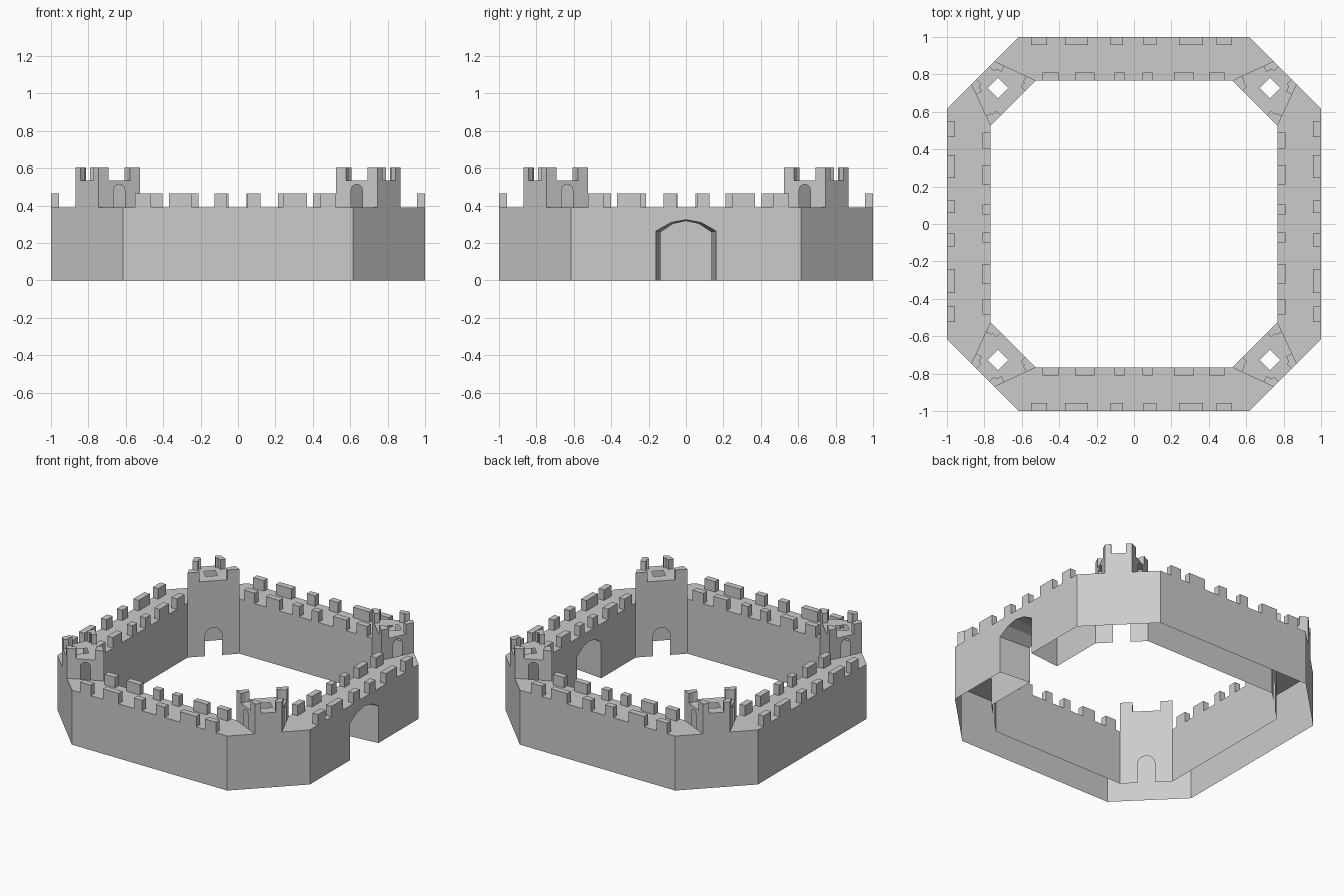
import bpy, bmesh, math
from mathutils import Vector

cube = bpy.data.objects.get("Cube")
if cube:
    bpy.data.objects.remove(cube, do_unlink=True)

stone = bpy.data.materials.new("grey_stone")
stone.use_nodes = True
GREY = (0.6, 0.6, 0.6, 1)
stone.diffuse_color = GREY
stone.node_tree.nodes["Principled BSDF"].inputs["Base Color"].default_value = GREY

WALK, ROOF, TOP = 0.39, 0.535, 0.605   # wall walk, tower roof, tower merlon top
WALL_MERLON_TOP = 0.465
OUT, INN = 1.0, 0.767                  # wall face distances from the middle
OUT_HALF, INN_HALF = 0.615, 0.525      # half lengths of the wall faces


def finish(bm, name):
    bmesh.ops.remove_doubles(bm, verts=bm.verts, dist=0.0005)
    bmesh.ops.recalc_face_normals(bm, faces=bm.faces)
    mesh = bpy.data.meshes.new(name)
    bm.to_mesh(mesh)
    bm.free()
    mesh.materials.append(stone)
    obj = bpy.data.objects.new(name, mesh)
    bpy.context.collection.objects.link(obj)


def face(bm, points):
    bm.faces.new([bm.verts.new(p) for p in points])


def panel(bm, p, q, low, high, arch=()):
    """Upright sheet from p to q with an optional arched opening at its foot."""
    p, q = Vector(p), Vector(q)
    mid, along = (p + q) / 2, (q - p).normalized()
    half = (q - p).length / 2
    outline = [(-half, low), *arch, (half, low), (half, high), (-half, high)]
    points = [(*(mid + along * t), z) for t, z in outline]
    face(bm, points)
    return points[1:1 + len(arch)]


def door(half, low, spring, steps=8):
    """Round-headed doorway outline."""
    curve = [(-half * math.cos(math.pi * i / steps),
              spring + half * math.sin(math.pi * i / steps)) for i in range(steps + 1)]
    return [(-half, low)] + curve + [(half, low)]


def gateway(half, drop):
    """Faceted low arch outline."""
    head = [(-half, 0.265), (-half / 2, 0.31), (0, 0.325), (half / 2, 0.31), (half, 0.265)]
    return [(-half, 0)] + [(t, z - drop) for t, z in head] + [(half, 0)]


def prism(bm, outline, low, high):
    """Upright block standing on another surface, so without an underside."""
    face(bm, [(*p, high) for p in outline])
    for a, b in zip(outline, outline[1:] + outline[:1]):
        face(bm, [(*a, low), (*b, low), (*b, high), (*a, high)])


# Curtain walls: t runs along the wall, d is the distance from the middle
sides = {
    "back": lambda t, d: (t, d),
    "front": lambda t, d: (t, -d),
    "left": lambda t, d: (d, -t),
    "right": lambda t, d: (-d, -t),
}
outer_merlons = [(-.55, -.465), (-.37, -.245), (-.125, -.06), (.05, .12), (.24, .37), (.44, .525)]
inner_merlons = [(-.49, -.405), (-.315, -.21), (-.105, -.05), (.045, .1), (.215, .32), (.4, .485)]

for side, at in sides.items():
    bm = bmesh.new()
    gate = side == "left"
    outer = panel(bm, at(-OUT_HALF, OUT), at(OUT_HALF, OUT), 0, WALK,
                  gateway(0.16, 0) if gate else ())
    inner = panel(bm, at(-INN_HALF, INN), at(INN_HALF, INN), 0, WALK,
                  gateway(0.137, 0.007) if gate else ())
    # Passage through the gate
    for i in range(len(outer) - 1):
        face(bm, [outer[i], outer[i + 1], inner[i + 1], inner[i]])
    # Wall walk
    walk = [(-OUT_HALF, OUT), (OUT_HALF, OUT), (0.745, 0.87),
            (INN_HALF, INN), (-INN_HALF, INN), (-0.745, 0.87)]
    face(bm, [(*at(t, d), WALK) for t, d in walk])
    finish(bm, side + "_wall")

    # Battlements on both edges of the walk
    bm = bmesh.new()
    for spans, near, far in ((outer_merlons, OUT - 0.043, OUT),
                             (inner_merlons, INN, INN + 0.043)):
        for a, b in spans:
            prism(bm, [at(a, near), at(b, near), at(b, far), at(a, far)], WALK, WALL_MERLON_TOP)
    finish(bm, side + "_wall_merlons")

# Corner towers
for sx, sy, name in ((1, 1, "back_left"), (-1, 1, "back_right"),
                     (1, -1, "front_left"), (-1, -1, "front_right")):
    def place(x, y):
        return Vector((sx * x, sy * y))

    a, b = place(INN_HALF, INN), place(0.745, 0.87)
    c, d = place(0.87, 0.745), place(INN, INN_HALF)
    p, q = place(OUT_HALF, OUT), place(OUT, OUT_HALF)

    bm = bmesh.new()
    # Outer face, flush with the chamfered corner below
    face(bm, [(*p, 0), (*q, 0), (*q, WALK), (*c, WALK),
              (*c, ROOF), (*b, ROOF), (*b, WALK), (*p, WALK)])
    # Courtyard face and the two faces with doors onto the wall walk
    panel(bm, a, d, 0, ROOF, door(0.057, 0, 0.143))
    for e, f in ((a, b), (d, c)):
        panel(bm, e, f, WALK, ROOF, door(0.033, WALK, 0.482))
    # Roof with a square hatch
    m, h = 0.727, 0.055
    hatch = [place(m - h, m), place(m, m + h), place(m + h, m), place(m, m - h)]
    corners = [a, b, c, d]
    hatch_order = [hatch[0], hatch[1], hatch[2], hatch[3]]
    for i in range(4):
        j = (i + 1) % 4
        face(bm, [(*corners[i], ROOF), (*corners[j], ROOF),
                  (*hatch_order[j], ROOF), (*hatch_order[i], ROOF)])
    finish(bm, name + "_tower")

    # L-shaped corner merlons
    bm = bmesh.new()
    thick = 0.035
    arms = [0.058, 0.04, 0.058, 0.08]      # arm length on each edge, a-b first
    for i in range(4):
        k = corners[i]
        u = (corners[(i + 1) % 4] - k).normalized()
        v = (corners[i - 1] - k).normalized()
        sin = math.sqrt(1 - u.dot(v) ** 2)
        nu = (v - u * u.dot(v)).normalized()
        nv = (u - v * u.dot(v)).normalized()
        end_u, end_v = k + u * arms[i], k + v * arms[i - 1]
        prism(bm, [k, end_u, end_u + nu * thick, k + (u + v) * thick / sin,
                   end_v + nv * thick, end_v], ROOF, TOP)
    finish(bm, name + "_tower_merlons")
